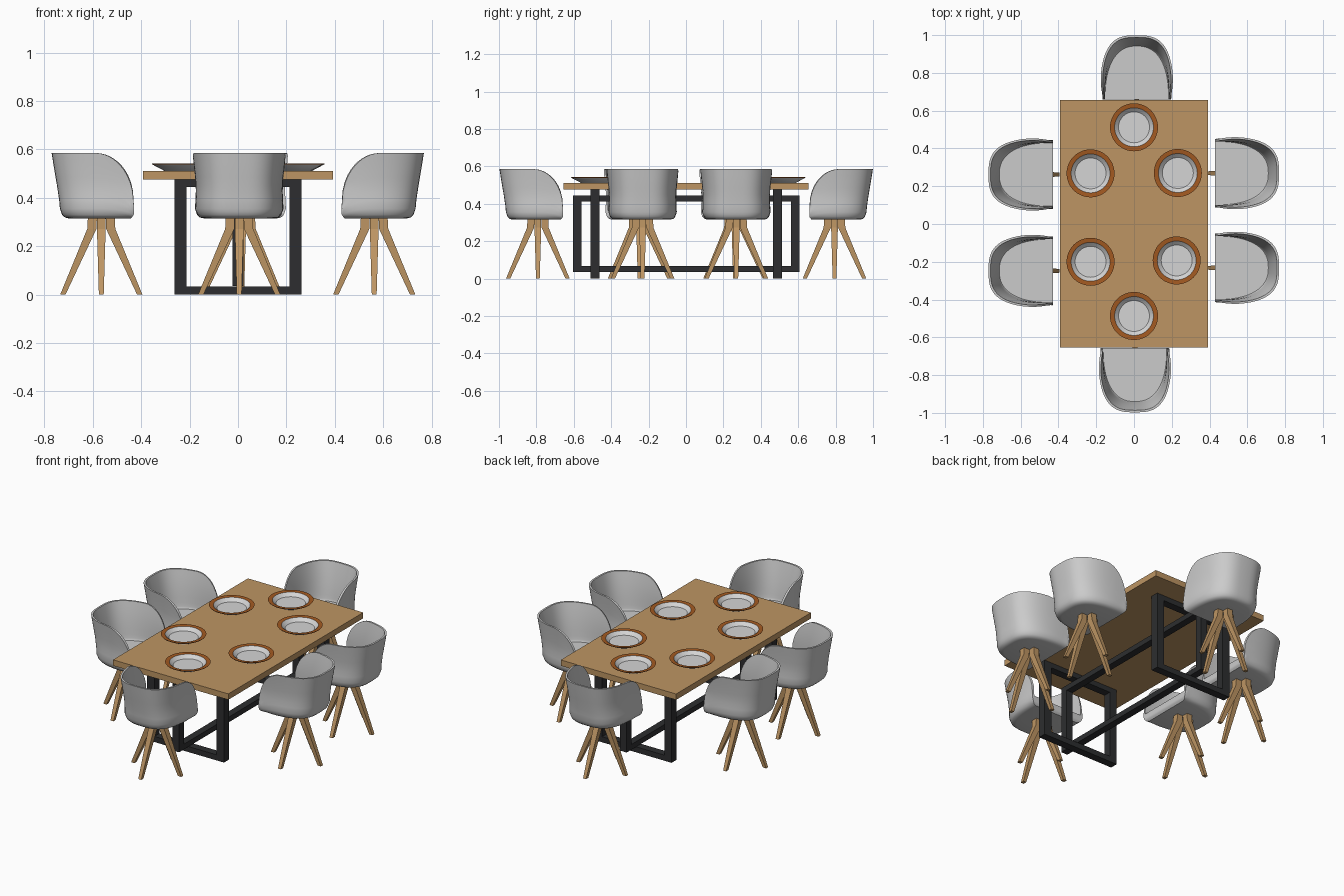
import bpy, bmesh, math
from mathutils import Matrix

if "Cube" in bpy.data.objects:
    bpy.data.objects.remove(bpy.data.objects["Cube"])


def material(name, rgb):
    m = bpy.data.materials.new(name)
    m.diffuse_color = (*rgb, 1)
    m.use_nodes = True
    m.node_tree.nodes["Principled BSDF"].inputs["Base Color"].default_value = m.diffuse_color
    return m


WOOD = material("warm wood", (0.51, 0.30, 0.125))
BLACK = material("black metal", (0.026, 0.027, 0.029))
GREY = material("light grey shell", (0.60, 0.60, 0.60))
WHITE = material("plate white", (0.66, 0.66, 0.66))
BROWN = material("brown rim", (0.36, 0.10, 0.015))


def finish(bm, name, mats):
    bmesh.ops.recalc_face_normals(bm, faces=bm.faces)
    me = bpy.data.meshes.new(name)
    bm.to_mesh(me)
    bm.free()
    for m in mats:
        me.materials.append(m)
    return me


def place(me, name, loc=(0, 0, 0), rot=0, smooth=None):
    ob = bpy.data.objects.new(name, me)
    bpy.context.collection.objects.link(ob)
    ob.location = loc
    ob.rotation_euler.z = rot
    if smooth:
        bpy.ops.object.select_all(action='DESELECT')
        ob.select_set(True)
        bpy.context.view_layer.objects.active = ob
        bpy.ops.object.shade_smooth_by_angle(angle=math.radians(smooth))
    return ob


def add_box(bm, x0, x1, y0, y1, z0, z1):
    mat = Matrix.Translation(((x0 + x1) / 2, (y0 + y1) / 2, (z0 + z1) / 2)) \
        @ Matrix.Diagonal((x1 - x0, y1 - y0, z1 - z0, 1))
    bmesh.ops.create_cube(bm, size=1, matrix=mat)


def bridge(bm, a, b):
    n = len(a)
    return [bm.faces.new((a[i], a[(i + 1) % n], b[(i + 1) % n], b[i])) for i in range(n)]


# Table top
TOP = 0.512
bm = bmesh.new()
add_box(bm, -0.392, 0.392, -0.654, 0.656, 0.476, TOP)
place(finish(bm, "table_top", [WOOD]), "table_top")

# Two rectangular leg frames across the table
for name, y in (("front_leg_frame", -0.486), ("back_leg_frame", 0.490)):
    bm = bmesh.new()
    a, b = y - 0.024, y + 0.024
    for x in (-0.262, 0.212):
        add_box(bm, x, x + 0.05, a, b, 0, 0.476)
    add_box(bm, -0.212, 0.212, a, b, 0, 0.034)
    add_box(bm, -0.212, 0.212, a, b, 0.445, 0.476)
    place(finish(bm, name, [BLACK]), name)

# Long rectangular frame running through the middle
bm = bmesh.new()
for y in (-0.604, 0.562):
    add_box(bm, -0.022, 0.022, y, y + 0.046, 0.035, 0.445)
for z in (0.035, 0.413):
    add_box(bm, -0.022, 0.022, -0.558, 0.562, z, z + 0.032)
place(finish(bm, "long_frame", [BLACK]), "long_frame")

# Plates: lathed profile, brown on the rim
PROFILE = [(0.075, 0), (0.124, 0.026), (0.127, 0.030), (0.103, 0.028),
           (0.099, 0.024), (0.082, 0.009)]
SEG = 48
bm = bmesh.new()
rings = [[bm.verts.new((r * math.cos(2 * math.pi * i / SEG), r * math.sin(2 * math.pi * i / SEG), z))
          for i in range(SEG)] for r, z in PROFILE]
for k in range(len(rings) - 1):
    for f in bridge(bm, rings[k], rings[k + 1]):
        f.material_index = 1 if k in (1, 2) else 0
bm.faces.new(rings[0])
bm.faces.new(rings[-1])
plate = finish(bm, "plate", [WHITE, BROWN])
for i, (x, y) in enumerate([(0, 0.512), (-0.23, 0.268), (0.232, 0.27),
                            (-0.23, -0.20), (0.226, -0.193), (0, -0.487)]):
    place(plate, f"plate_{i + 1}", (x, y, TOP), 0, 30 if i == 0 else None)

# Chair shell: U-shaped rings lofted up the outside, over the rim, down to the seat
N = 56
FRONT, Z0, SEAT = 0.135, 0.315, 0.360
OUTER = [(0.315, 0.145, 0.270), (0.319, 0.163, 0.285), (0.330, 0.174, 0.297),
         (0.355, 0.183, 0.306), (0.390, 0.180, 0.309), (0.450, 0.179, 0.318),
         (0.520, 0.186, 0.330), (0.590, 0.195, 0.341)]  # height, half width, depth


def outer_size(z):
    for (za, wa, da), (zb, wb, db) in zip(OUTER, OUTER[1:]):
        if z <= zb:
            t = (z - za) / (zb - za)
            return wa + t * (wb - wa), da + t * (db - da)
    return OUTER[-1][1:]


def plan(i, n):
    t = i / N
    th = math.pi * (3 * t * t - 2 * t ** 3)
    c, s = math.cos(th), max(math.sin(th), 0)
    return math.copysign(abs(c) ** (2 / n), c), s ** (2 / n)


def rim_height(back):
    q = min(back * 0.34 / 0.16, 1)
    return 0.365 + 0.22 * math.sqrt(1 - (1 - q) ** 2)


def shell_ring(bm, s, inner):
    ring = []
    for i in range(N + 1):
        h = rim_height(plan(i, 3)[1])
        base = SEAT if inner else Z0
        z = base + s * (h - base)
        w, d = outer_size(z)
        n = 3
        front = FRONT - 0.012 * max(0, 1 - (z - Z0) / 0.016)
        if inner:
            f = min(1, max(0, (z - SEAT) / 0.225)) ** 0.5
            w = 0.168 + f * (w - 0.010 - 0.168)
            d = 0.283 + f * (d - 0.011 - 0.283)
            n = 2.4 + 0.6 * f
        px, py = plan(i, n)
        ring.append(bm.verts.new((w * px, front - (d + front - FRONT) * py, z)))
    return ring


bm = bmesh.new()
rings = [shell_ring(bm, s, False) for s in (0, 0.015, 0.055, 0.1, 0.15, 0.28, 0.4, 0.5, 0.63, 0.76, 0.88, 1)]
rings += [shell_ring(bm, s, True) for s in (1, 0.85, 0.7, 0.5, 0.3, 0.15, 0.06, 0.02, 0)]
for a, b in zip(rings, rings[1:]):
    bridge(bm, a, b)
bm.faces.new(rings[0])
bm.faces.new(rings[-1])
shell = finish(bm, "chair_shell", [GREY])

# Chair legs: four kinked, tapered legs in a cross
LEG = [(0.018, 0.055, 0.325, 0.018), (0.020, 0.058, 0.272, 0.018), (0.148, 0.170, 0, 0.010)]
bm = bmesh.new()
for k in range(4):
    rot = Matrix.Rotation(k * math.pi / 2, 3, 'Z')
    quads = []
    for r0, r1, z, hw in LEG:
        quads.append([bm.verts.new(rot @ Matrix.Translation((x, y, z)).translation)
                      for x, y in ((r0, -hw), (r1, -hw), (r1, hw), (r0, hw))])
    for a, b in zip(quads, quads[1:]):
        bridge(bm, a, b)
    bm.faces.new(quads[0])
    bm.faces.new(quads[-1])
legs = finish(bm, "chair_legs", [WOOD])

# Six chairs around the table
CHAIRS = [("right_front", 0.563, -0.232, 90), ("right_back", 0.563, 0.269, 90),
          ("left_front", -0.565, -0.248, -90), ("left_back", -0.565, 0.262, -90),
          ("front_end", 0.005, -0.792, 0), ("back_end", 0.015, 0.794, 180)]
for i, (name, x, y, deg) in enumerate(CHAIRS):
    a = math.radians(deg)
    place(shell, name + "_chair_shell", (x, y, 0), a, 50 if i == 0 else None)
    place(legs, name + "_chair_legs", (x, y, 0), a)
